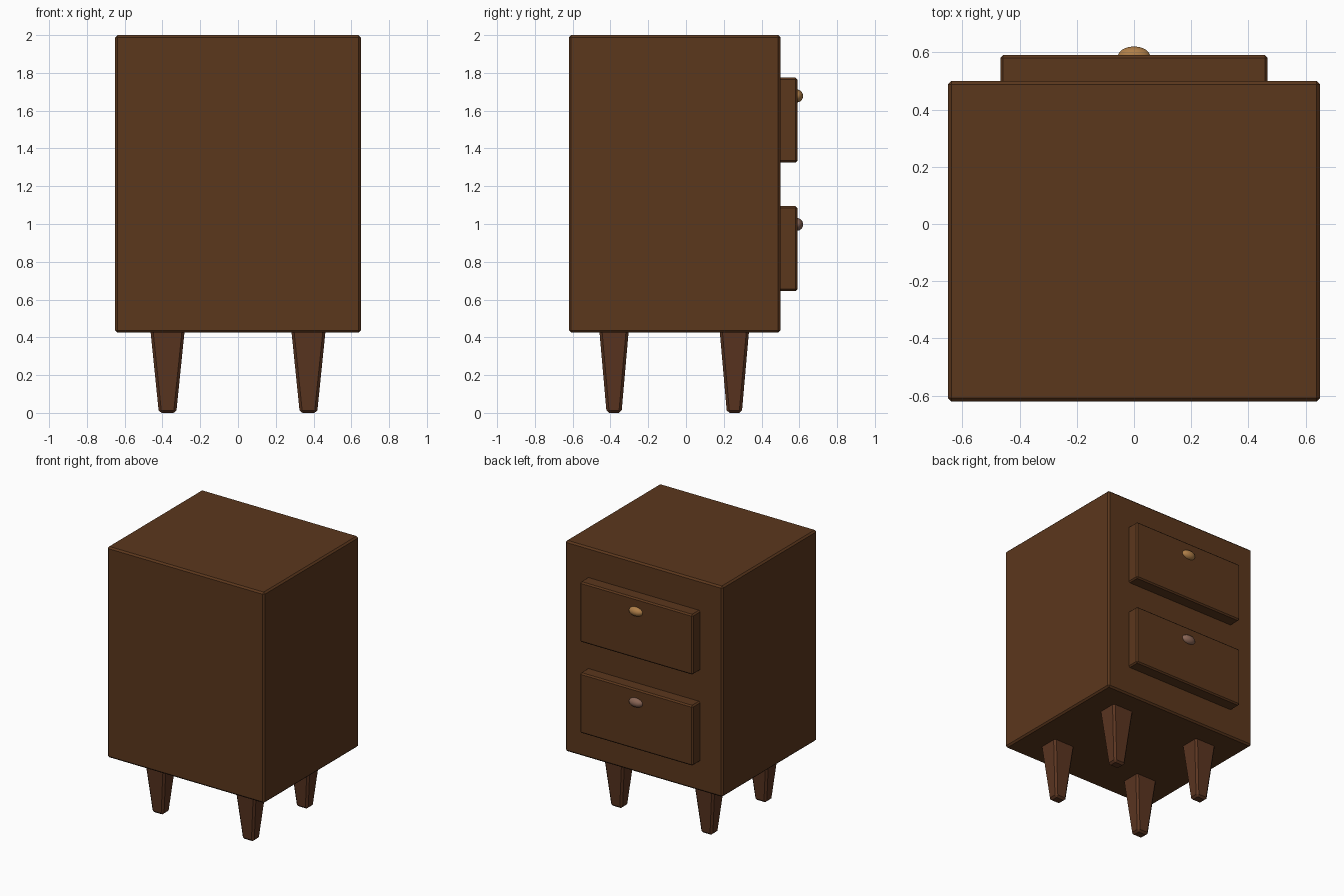
import bpy, bmesh
from mathutils import Matrix, Vector

if "Cube" in bpy.data.objects:
    bpy.data.objects.remove(bpy.data.objects["Cube"])


def material(name, color):
    m = bpy.data.materials.new(name)
    m.diffuse_color = (*color, 1)
    m.use_nodes = True
    m.node_tree.nodes["Principled BSDF"].inputs["Base Color"].default_value = m.diffuse_color
    return m


wood = material("wood", (0.105, 0.038, 0.012))
leg_wood = material("leg wood", (0.105, 0.036, 0.015))
brass = material("brass", (0.43, 0.21, 0.065))
copper = material("copper", (0.25, 0.13, 0.09))


def finish(bm, name, mat):
    mesh = bpy.data.meshes.new(name)
    bm.to_mesh(mesh)
    bm.free()
    mesh.materials.append(mat)
    obj = bpy.data.objects.new(name, mesh)
    bpy.context.collection.objects.link(obj)
    return obj


def box(name, low, high, bevel, mat, taper=(1, 1)):
    """Bevelled box between two corners; taper scales its bottom face."""
    low, high = Vector(low), Vector(high)
    bm = bmesh.new()
    bmesh.ops.create_cube(bm, size=1)
    for v in bm.verts:
        if v.co.z < 0:
            v.co.x *= taper[0]
            v.co.y *= taper[1]
    size, mid = high - low, (low + high) / 2
    bm.transform(Matrix.Translation(mid) @ Matrix.Diagonal((*size, 1)))
    bmesh.ops.bevel(bm, geom=bm.edges[:], offset=bevel, segments=1,
                    affect='EDGES', profile=0.5)
    return finish(bm, name, mat)


def knob(name, z, mat):
    """Flattened ball half sunk in the drawer front."""
    bm = bmesh.new()
    bmesh.ops.create_uvsphere(bm, u_segments=32, v_segments=16, radius=1)
    bm.transform(Matrix.Translation((0, 0.586, z))
                 @ Matrix.Diagonal((0.056, 0.034, 0.034, 1)))
    for f in bm.faces:
        f.smooth = True
    return finish(bm, name, mat)


# Cabinet body
box("cabinet_body", (-0.65, -0.62, 0.425), (0.65, 0.50, 2.0), 0.012, wood)

# Two drawers with knobs
for label, z, mat in (("upper", 1.55, brass), ("lower", 0.87, copper)):
    box(label + "_drawer", (-0.467, 0.47, z - 0.225), (0.467, 0.59, z + 0.225),
        0.01, wood)
    knob(label + "_knob", z + 0.128, mat)

# Four tapered legs, tops sunk slightly into the body
for side, x in (("left", -0.373), ("right", 0.373)):
    for end, y in (("front", -0.381), ("back", 0.256)):
        box(f"{end}_{side}_leg", (x - 0.092, y - 0.079, 0),
            (x + 0.092, y + 0.079, 0.45), 0.014, leg_wood, (0.5, 0.5))
